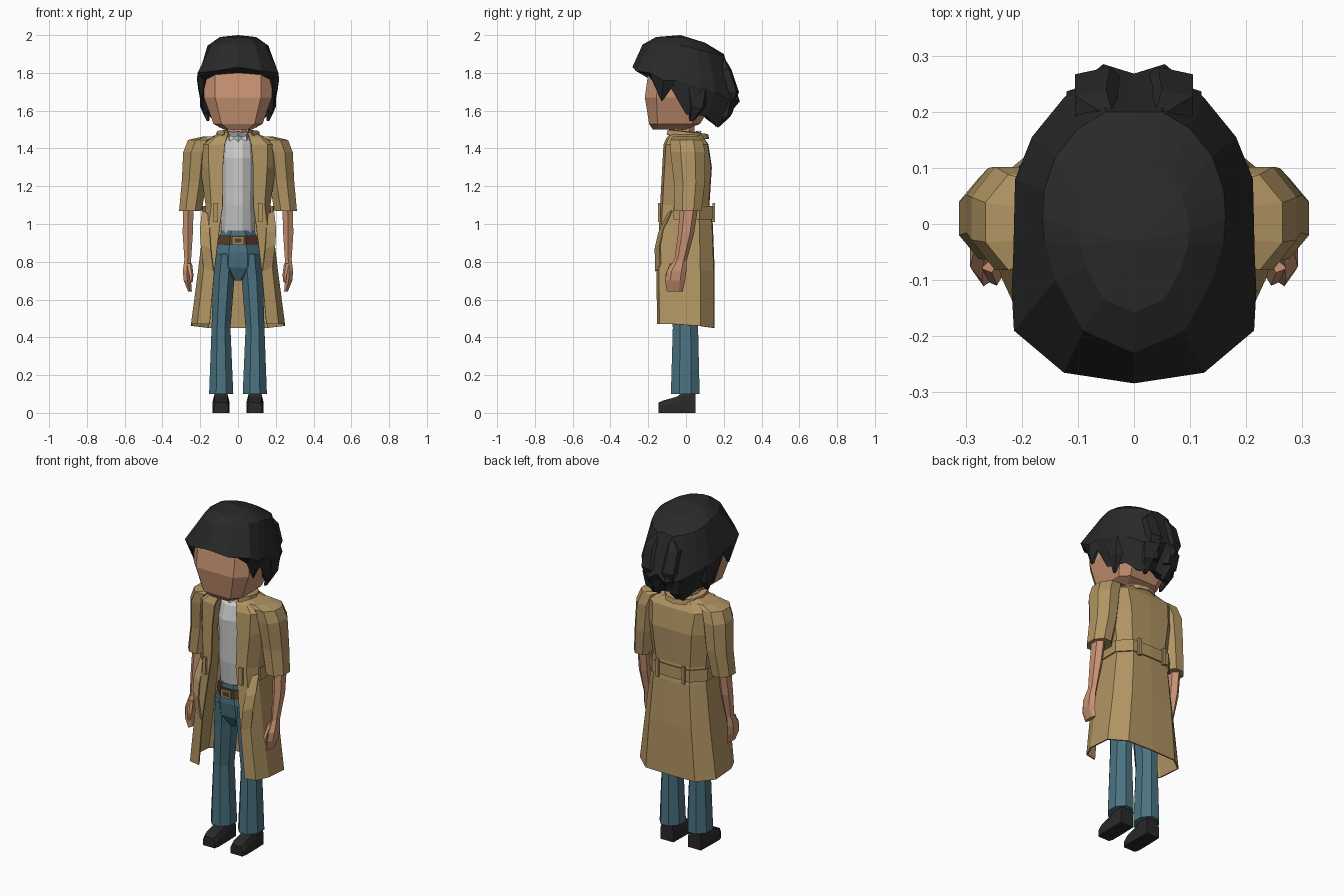
import bpy, bmesh, math

COL = {"coat": (.44, .30, .125), "skin": (.58, .29, .17), "denim": (.07, .17, .22),
       "black": (.022, .022, .023), "leather": (.10, .05, .025), "brass": (.35, .24, .10),
       "shirt": (.62, .62, .62)}
MATS = {}
for k, c in COL.items():
    MATS[k] = bpy.data.materials.new(k)
    MATS[k].diffuse_color = (*c, 1)


def skin(name, rows, col, closed=True, caps=True, thick=0):
    """Join rows of points into a flat-faced surface."""
    bm = bmesh.new()
    vs = [[bm.verts.new(p) for p in r] for r in rows]
    n = len(rows[0])
    for a, b in zip(vs, vs[1:]):
        for i in range(n if closed else n - 1):
            j = (i + 1) % n
            bm.faces.new((a[i], a[j], b[j], b[i]))
    if closed and caps:
        bm.faces.new(vs[0])
        bm.faces.new(vs[-1])
    bmesh.ops.remove_doubles(bm, verts=bm.verts, dist=1e-5)
    bmesh.ops.recalc_face_normals(bm, faces=bm.faces)
    me = bpy.data.meshes.new(name)
    bm.to_mesh(me)
    bm.free()
    me.materials.append(MATS[col])
    ob = bpy.data.objects.new(name, me)
    bpy.context.collection.objects.link(ob)
    if thick:
        m = ob.modifiers.new("thickness", 'SOLIDIFY')
        m.thickness = thick
        m.offset = 0
    return ob


def loft(name, rings, col, n=8, s=1, p=1):
    """Rings are (x, y, z, half width, half depth); p below 1 makes them boxier."""
    k = 1 / math.cos(math.pi / n) ** p
    f = lambda v: k * math.copysign(abs(v) ** p, v)
    ang = [2 * math.pi * (i + .5) / n for i in range(n)]
    return skin(name, [[(s * (x + rx * f(math.cos(a))), y + ry * f(math.sin(a)), z) for a in ang]
                       for x, y, z, rx, ry in rings], col)


def box(name, c, h, col):
    (x, y, z), (a, b, d) = c, h
    return skin(name, [[(x - a, y - b, z + t), (x + a, y - b, z + t), (x + a, y + b, z + t),
                        (x - a, y + b, z + t)] for t in (-d, d)], col)


def mirrored(half):
    """Half outline ending on the centre plane -> whole outline."""
    return half + [(-x, y, z) for x, y, z in half[-2::-1]]


# Head and neck
loft("head", [(0, -.09, 1.50, .075, .085), (0, -.06, 1.53, .13, .135), (0, -.03, 1.67, .18, .188),
              (0, -.03, 1.80, .182, .17), (0, -.03, 1.88, .10, .10)], "skin", p=.45)
loft("neck", [(0, 0, 1.42, .05, .045), (0, 0, 1.56, .05, .045)], "skin")

# Hair: each column runs hem, widest point, upper point, from brow to nape
cols = [((0, -.20, 1.80), (0, -.284, 1.83), (0, -.23, 1.95)),
        ((.12, -.20, 1.79), (.125, -.265, 1.81), (.09, -.19, 1.955)),
        ((.18, -.18, 1.76), (.214, -.19, 1.80), (.14, -.10, 1.95)),
        ((.19, -.13, 1.65), (.218, -.12, 1.76), (.16, -.03, 1.945)),
        ((.19, -.08, 1.72), (.215, -.05, 1.76), (.163, .01, 1.94)),
        ((.185, 0, 1.58), (.212, .08, 1.72), (.16, .06, 1.925)),
        ((.15, .11, 1.57), (.182, .155, 1.70), (.14, .12, 1.91)),
        ((.10, .17, 1.51), (.125, .225, 1.66), (.10, .17, 1.90)),
        ((.05, .18, 1.53), (.055, .285, 1.65), (.05, .20, 1.89)),
        ((0, .17, 1.55), (0, .268, 1.68), (0, .20, 1.90))]
half = [[c[i] for c in cols] for i in range(3)]
half.insert(0, [(x * .7, y * .6, z + .05) for x, y, z in half[0]])
half.append([(x * .6, y * .6 - .02, 1.99 - max(0, y) * .15) for x, y, z in half[-1]])
half.append([(0, -.03, 2.0)] * len(cols))
skin("hair", [h + [(-x, y, z) for x, y, z in h[-2:0:-1]] for h in half], "black", caps=False)
# Loose locks at the nape and over the back
for s in (1, -1):
    loft("nape_lock", [(.07, .20, 1.66, .05, .05), (.075, .195, 1.57, .035, .035),
                       (.06, .165, 1.515, .008, .01)], "black", 5, s)
    loft("side_lock", [(.175, .06, 1.72, .03, .06), (.175, .06, 1.62, .025, .04),
                       (.16, .03, 1.545, .006, .01)], "black", 5, s)
    loft("back_lock", [(.04, .185, 1.89, .006, .01), (.065, .21, 1.82, .04, .025),
                       (.06, .245, 1.70, .045, .03), (.045, .22, 1.58, .02, .02)], "black", 5, s)

# Shirt and frilled neck
loft("shirt", [(0, 0, .945, .09, .09), (0, -.01, 1.1, .088, .10), (0, -.01, 1.35, .09, .105),
               (0, -.005, 1.43, .085, .085), (0, 0, 1.46, .06, .06)], "shirt", 12)
skin("neck_frill", [[((r + (.01 if i % 2 else 0)) * math.cos(i * math.pi / 10),
                      (r + (.01 if i % 2 else 0)) * math.sin(i * math.pi / 10) - .005,
                      z + (.008 if i % 2 else 0)) for i in range(20)]
                    for z, r in ((1.43, .066), (1.46, .062), (1.485, .075))], "shirt", caps=False, thick=.004)

# Trousers, belt, buckle
loft("trouser_hips", [(0, 0, .965, .088, .095), (0, 0, .85, .118, .10), (0, 0, .77, .12, .088),
                      (0, 0, .70, .03, .05)], "denim")
loft("trouser_belt", [(0, 0, .89, .108, .106), (0, 0, .94, .10, .104)], "leather")
box("buckle", (0, -.108, .912), (.032, .008, .022), "brass")
box("buckle_centre", (0, -.112, .912), (.018, .007, .010), "leather")


# Coat: open shell, rows are (z, front edge x, front y, side x, back y)
def coat_row(z, xe, yf, xs, yb):
    d = .02 if z < .5 else 0  # hem dips at the back
    return mirrored([(xe, yf, z), ((xe + xs) / 2 + .015, yf + .012, z), (xs, yf * .45, z),
                     (xs, yb * .5, z - d / 2), (xs * .65, yb * .97, z - d), (0, yb, z - d)])


skin("coat", [coat_row(*r) for r in (
    (1.48, .05, -.07, .085, .075), (1.455, .06, -.10, .15, .09), (1.42, .07, -.115, .21, .115),
    (1.3, .08, -.122, .195, .133), (1.1, .08, -.133, .168, .12), (1.0, .095, -.138, .178, .138),
    (.75, .125, -.152, .208, .148), (.47, .15, -.15, .245, .148))], "coat", closed=False, thick=.008)

# Collar: stand, then flared fold
arc = [math.radians(-50 + i * 280 / 10) for i in range(11)]
skin("collar", [[(rx * math.cos(a), ry * math.sin(a) - .005, z - .012 * math.sin(a)) for a in arc]
                for z, rx, ry in ((1.455, .085, .085), (1.49, .085, .09), (1.487, .112, .12),
                                  (1.462, .115, .125))], "coat", closed=False, thick=.005)

# Coat belt round the back
skin("coat_belt", [mirrored([(.185, -.065, z), (.187, .07, z), (.122, .138, z), (0, .143, z)])
                   for z in (1.025, 1.095)], "coat", closed=False, thick=.008)

for s in (1, -1):
    box("back_belt_loop", (s * .085, .147, 1.06), (.011, .007, .05), "coat")
    box("front_belt_loop", (s * .118, -.142, 1.06), (.011, .007, .05), "coat")
    # Hanging belt end
    skin("belt_end", [[(s * (x - w), y, z), (s * (x + w), y + .025, z + .02)] for x, y, z, w in
                      ((.17, -.10, 1.05, .02), (.175, -.145, .95, .026), (.17, -.163, .87, .026),
                       (.155, -.160, .75, .026))], "coat", closed=False, thick=.007)
    # Half sleeve, forearm, hand
    loft("sleeve", [(.14, 0, 1.462, .05, .07), (.195, .003, 1.445, .07, .085),
                    (.218, .01, 1.38, .072, .092), (.232, .018, 1.22, .066, .082),
                    (.252, .01, 1.07, .06, .072)], "coat", 8, s)
    loft("forearm", [(.262, .02, 1.12, .028, .042), (.266, 0, .95, .027, .037),
                     (.266, -.03, .80, .017, .028)], "skin", 6, s)
    loft("hand", [(.267, -.03, .81, .017, .028), (.271, -.05, .75, .021, .045),
                  (.268, -.058, .70, .019, .046), (.254, -.06, .642, .010, .036)], "skin", 6, s)
    loft("thumb", [(.258, -.07, .79, .012, .014), (.248, -.095, .73, .010, .012),
                   (.248, -.10, .69, .006, .008)], "skin", 5, s)
    # Flared trouser leg
    loft("trouser_leg", [(.064, 0, .84, .055, .09), (.076, 0, .70, .056, .08),
                         (.09, -.003, .45, .050, .067), (.089, -.004, .10, .064, .076)], "denim", 8, s)
    # Shoe: sections from toe to heel
    skin("shoe", [[(s * .09 + w, y, 0), (s * .09 + w, y, h * .6), (s * .09 + w * .75, y, h),
                   (s * .09 - w * .75, y, h), (s * .09 - w, y, h * .6), (s * .09 - w, y, 0)]
                  for y, w, h in ((-.145, .038, .055), (-.12, .045, .066), (-.05, .045, .085),
                                  (-.02, .044, .105), (.05, .042, .105))], "black")
